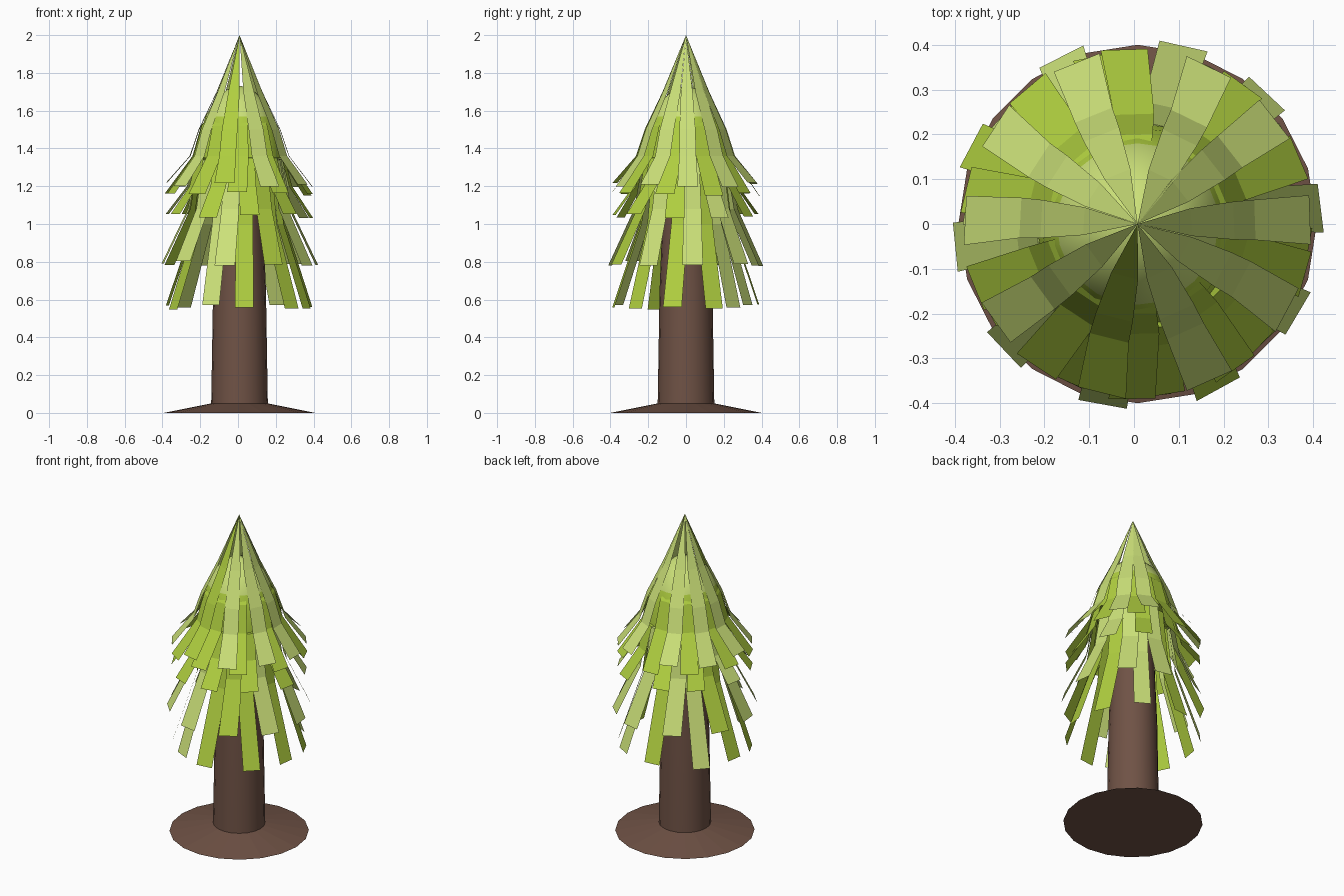
import bpy, bmesh, math, random
from mathutils import Vector

if "Cube" in bpy.data.objects:
    bpy.data.objects.remove(bpy.data.objects["Cube"])

random.seed(4)
CX = 0.008  # the trunk axis sits slightly off centre


def material(name, rgb):
    m = bpy.data.materials.new(name)
    m.diffuse_color = (*rgb, 1)
    m.use_nodes = True
    m.node_tree.nodes["Principled BSDF"].inputs["Base Color"].default_value = m.diffuse_color
    return m


BARK = material("brown bark", (0.16, 0.085, 0.06))
LIGHT = material("pale green", (0.60, 0.75, 0.19))
BRIGHT = material("yellow green", (0.43, 0.62, 0.05))


def finish(name, bm, mats):
    me = bpy.data.meshes.new(name)
    bm.to_mesh(me)
    bm.free()
    ob = bpy.data.objects.new(name, me)
    bpy.context.collection.objects.link(ob)
    for m in mats:
        me.materials.append(m)
    return ob


def lathe(name, profile, sides, mats, rule=None, smooth=True):
    """Revolve a bottom-to-top (radius, z) profile, closing both ends."""
    bm = bmesh.new()
    rings = [[bm.verts.new((CX + r * math.cos(math.tau * i / sides),
                            r * math.sin(math.tau * i / sides), z))
              for i in range(sides)] for r, z in profile]
    for a, b in zip(rings, rings[1:]):
        for i in range(sides):
            j = (i + 1) % sides
            f = bm.faces.new((a[i], a[j], b[j], b[i]))
            f.smooth = smooth
    bm.faces.new(rings[0][::-1])
    bm.faces.new(rings[-1])
    if rule:
        for f in bm.faces:
            f.material_index = rule(f.calc_center_median().z)
    return finish(name, bm, mats)


def fronds(name, angles, path, bright, jitter=3):
    """Ring of hanging leaf strips; path holds (radius, z, width)."""
    bm = bmesh.new()
    for k, deg in enumerate(angles):
        a = math.radians(deg + random.uniform(-jitter, jitter))
        out = Vector((math.cos(a), math.sin(a), 0))
        side = Vector((-out.y, out.x, 0))
        dz = random.uniform(-0.015, 0.015)
        skew = random.uniform(-0.02, 0.02)
        prev = None
        for n, (r, z, w) in enumerate(path):
            last = n == len(path) - 1
            c = Vector((CX, 0, z + (dz if last else 0))) + out * r
            if last:
                c += side * skew
            if w == 0:
                cur = [bm.verts.new(c)]
            else:
                cur = [bm.verts.new(c - side * w / 2), bm.verts.new(c + side * w / 2)]
            if prev:
                f = bm.faces.new(prev[::-1] + cur)
                f.material_index = 1 if bright(k) else 0
            prev = cur
    return finish(name, bm, [LIGHT, BRIGHT])


def ring(start, count=10):
    return [start + 360 * k / count for k in range(count)]


# Root flare and trunk
lathe("root_base", [(0.4, 0), (0.15, 0.05)], 20, [BARK], smooth=False)
lathe("trunk", [(0.15, 0.045), (0.14, 0.65), (0.11, 1.4)], 20, [BARK])

# Rounded foliage core: bright rim, pale dome
lathe("foliage_core",
      [(0.225, 1.35), (0.215, 1.45), (0.18, 1.57), (0.135, 1.65), (0.07, 1.71), (0.01, 1.73)],
      24, [LIGHT, BRIGHT], lambda z: 1 if z < 1.55 else 0)

# Pointed cap of fronds running from the tip
fronds("cap_fronds", [2, 38, 64, 112, 147, 177, 216, 256, 294, 332],
       [(0, 2.0, 0), (0.12, 1.7, 0.062), (0.215, 1.5, 0.085), (0.262, 1.36, 0.09), (0.385, 1.21, 0.11)],
       lambda k: k == 7, 0)

# Hanging tiers from top to bottom
fronds("upper_fronds", ring(92),
       [(0.16, 1.57, 0.07), (0.2, 1.52, 0.08), (0.245, 1.36, 0.09), (0.39, 1.16, 0.105)],
       lambda k: True)
fronds("middle_fronds", ring(280),
       [(0.16, 1.365, 0.08), (0.235, 1.35, 0.085), (0.275, 1.2, 0.09), (0.385, 1.04, 0.105)],
       lambda k: k % 4 != 3)
fronds("lower_fronds", ring(260),
       [(0.16, 1.36, 0.08), (0.225, 1.34, 0.085), (0.27, 1.08, 0.095), (0.41, 0.79, 0.11)],
       lambda k: k in (1, 7))
fronds("bottom_fronds", ring(278),
       [(0.15, 1.355, 0.07), (0.2, 1.33, 0.085), (0.24, 1.0, 0.09), (0.385, 0.56, 0.1)],
       lambda k: k not in (4, 6, 9))
